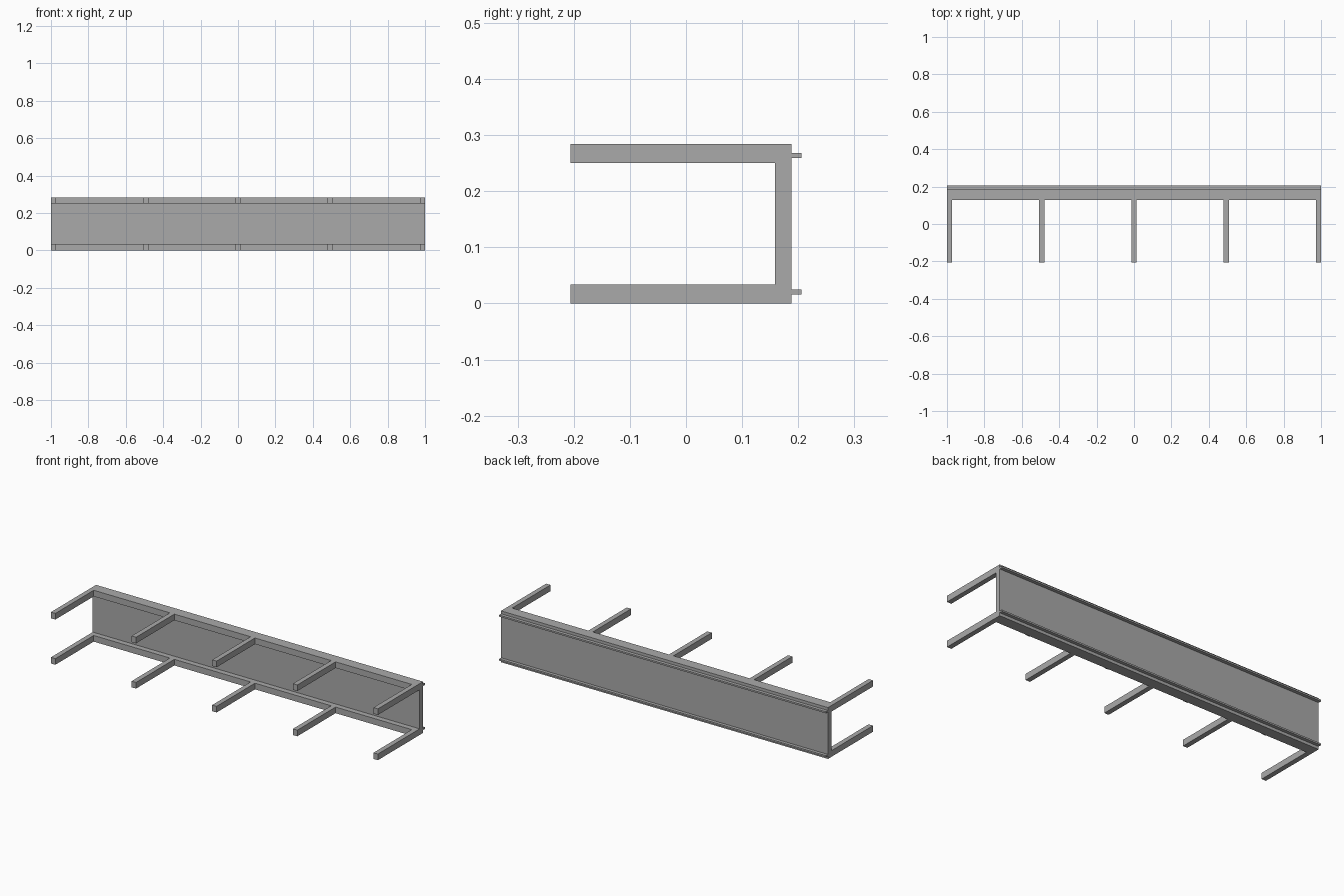
import bpy
import bmesh

cube = bpy.data.objects.get("Cube")
if cube:
    bpy.data.objects.remove(cube, do_unlink=True)

# Main dimensions
HEIGHT = 0.284
BEAM_H = 0.034
FRONT, BEAM_FRONT, WEB_FRONT, BACK, RAIL_BACK = -0.206, 0.129, 0.159, 0.188, 0.206
ARM_W = 0.027
ARM_COUNT = 5

# Single grey finish
grey = bpy.data.materials.new("grey")
colour = (0.4, 0.4, 0.4, 1)
grey.diffuse_color = colour
grey.use_nodes = True
grey.node_tree.nodes["Principled BSDF"].inputs["Base Color"].default_value = colour


def extrude_outline(name, outline, z0, z1):
    """Flat outline in x, y raised from z0 to z1."""
    bm = bmesh.new()
    face = bm.faces.new([bm.verts.new((x, y, z0)) for x, y in outline])
    raised = bmesh.ops.extrude_face_region(bm, geom=[face])["geom"]
    top = [v for v in raised if isinstance(v, bmesh.types.BMVert)]
    bmesh.ops.translate(bm, verts=top, vec=(0, 0, z1 - z0))
    bmesh.ops.recalc_face_normals(bm, faces=bm.faces)
    mesh = bpy.data.meshes.new(name)
    bm.to_mesh(mesh)
    bm.free()
    mesh.materials.append(grey)
    obj = bpy.data.objects.new(name, mesh)
    bpy.context.collection.objects.link(obj)
    return obj


def strip(y0, y1):
    return [(-1, y0), (1, y0), (1, y1), (-1, y1)]


# Comb outline: a long beam with evenly spaced arms reaching forward
comb = []
for i in range(ARM_COUNT):
    x = -1 + i * (2 - ARM_W) / (ARM_COUNT - 1)
    comb += [(x, BEAM_FRONT), (x, FRONT), (x + ARM_W, FRONT), (x + ARM_W, BEAM_FRONT)]
comb = comb[1:-1] + [(1, BACK), (-1, BACK)]

extrude_outline("lower_beam_with_arms", comb, 0, BEAM_H)
extrude_outline("upper_beam_with_arms", comb, HEIGHT - BEAM_H, HEIGHT)

# Upright panel joining the beams
extrude_outline("back_panel", strip(WEB_FRONT, BACK), BEAM_H, HEIGHT - BEAM_H)

# Thin rails along the back
extrude_outline("lower_back_rail", strip(BACK, RAIL_BACK), 0.016, 0.025)
extrude_outline("upper_back_rail", strip(BACK, RAIL_BACK), HEIGHT - 0.025, HEIGHT - 0.016)
